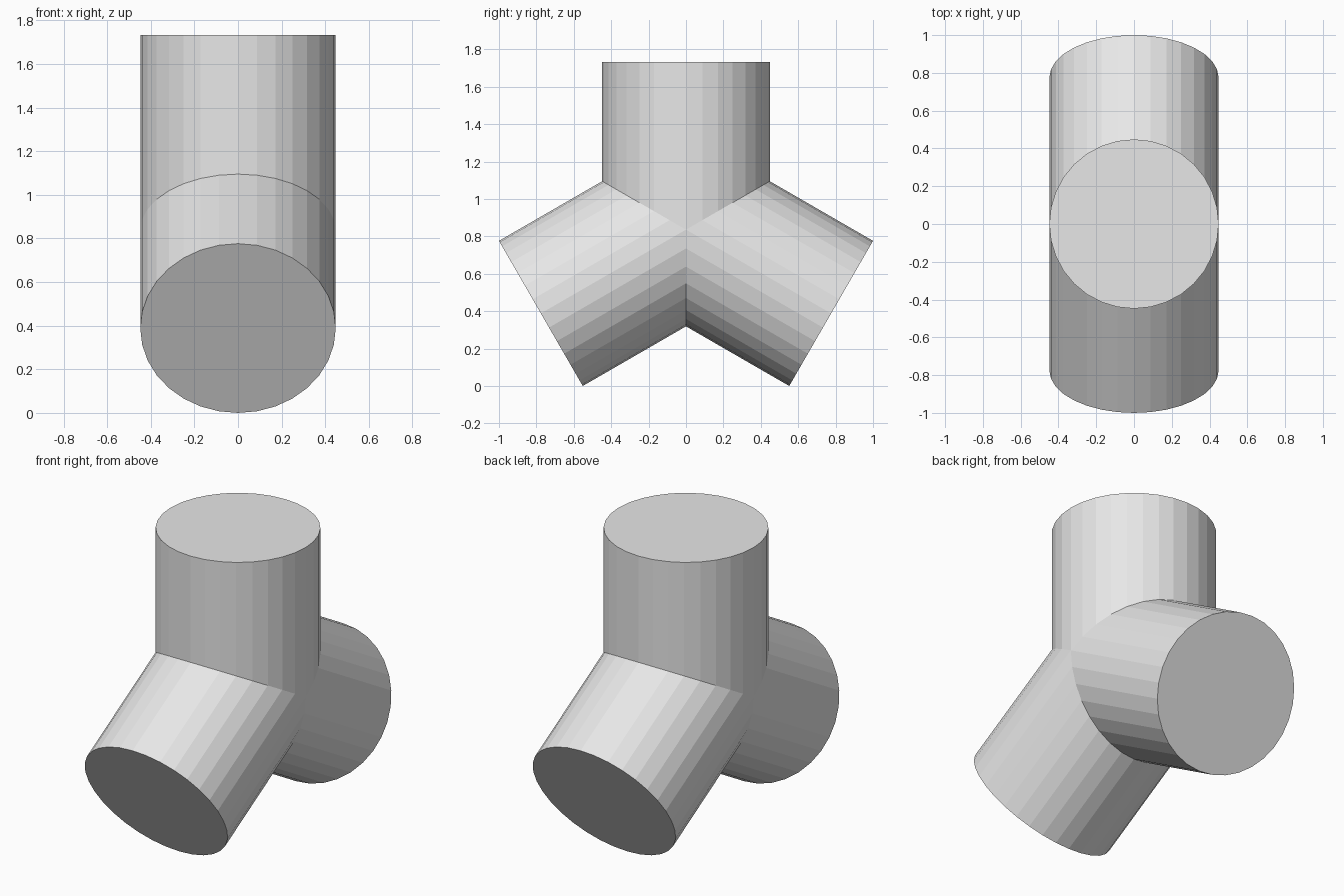
import bpy, bmesh, math
from mathutils import Matrix

if "Cube" in bpy.data.objects:
    bpy.data.objects.remove(bpy.data.objects["Cube"])

SIDES = 32
R = 1 / (math.sqrt(3) + 0.5)             # arm radius
LENGTH = 2 * R                           # centre to arm end
CENTRE_Z = R * (1 + math.sqrt(3) / 2)    # height of the meeting point

grey = bpy.data.materials.new("light_grey")
grey.diffuse_color = (0.8, 0.8, 0.8, 1)
grey.use_nodes = True
grey.node_tree.nodes["Principled BSDF"].inputs["Base Color"].default_value = grey.diffuse_color


def add_arm(bm, angle):
    """Capped cylinder mitred to its two neighbours, turned about x."""
    turn = Matrix.Translation((0, 0, CENTRE_Z)) @ Matrix.Rotation(angle, 4, 'X')
    inner, outer = [], []
    for i in range(SIDES):
        a = 2 * math.pi * i / SIDES
        x, y = R * math.cos(a), R * math.sin(a)
        v = bm.verts.new((x, y, abs(y) * math.tan(math.pi / 6)))
        w = bm.verts.new((x, y, LENGTH))
        inner.append(v)
        outer.append(w)
    for i in range(SIDES):
        j = (i + 1) % SIDES
        bm.faces.new((inner[i], inner[j], outer[j], outer[i]))
    bm.faces.new(outer)
    bmesh.ops.transform(bm, matrix=turn, verts=inner + outer)


# Three equal arms, 120 degrees apart, welded along the mitres
bm = bmesh.new()
for k in range(3):
    add_arm(bm, k * 2 * math.pi / 3)
bmesh.ops.remove_doubles(bm, verts=bm.verts[:], dist=0.0005)
bmesh.ops.recalc_face_normals(bm, faces=bm.faces[:])

mesh = bpy.data.meshes.new("three_way_joint")
bm.to_mesh(mesh)
bm.free()
mesh.materials.append(grey)
joint = bpy.data.objects.new("three_way_joint", mesh)
bpy.context.collection.objects.link(joint)
